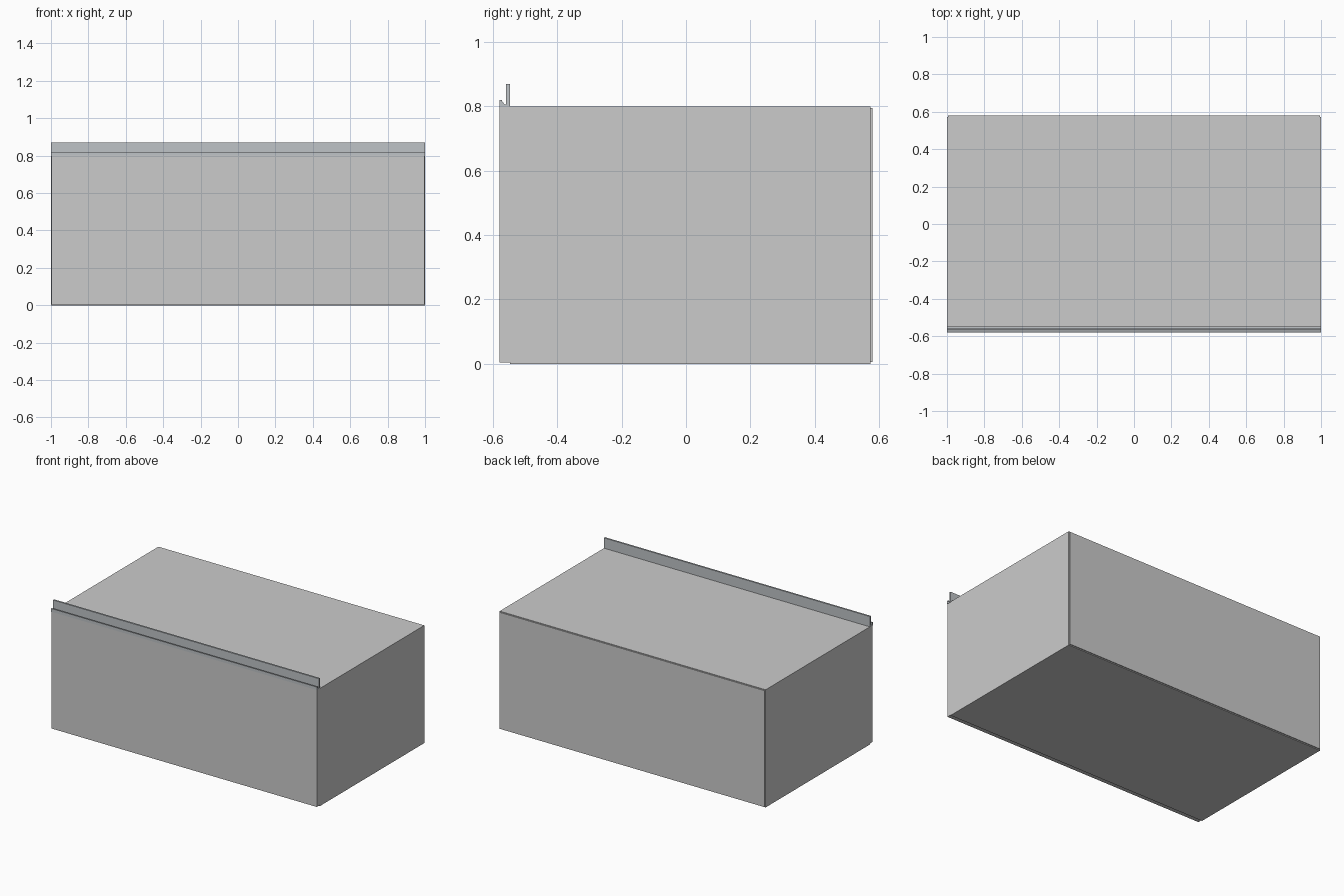
import bpy, bmesh

if "Cube" in bpy.data.objects:
    bpy.data.objects.remove(bpy.data.objects["Cube"])


def add_object(name, bm, material=None):
    bmesh.ops.recalc_face_normals(bm, faces=bm.faces[:])
    mesh = bpy.data.meshes.new(name)
    bm.to_mesh(mesh)
    bm.free()
    obj = bpy.data.objects.new(name, mesh)
    bpy.context.collection.objects.link(obj)
    if material:
        mesh.materials.append(material)
    return obj


def extrude_profile(name, profile, half_width, material=None):
    """Extrude a closed (y, z) profile along x, centred on x = 0."""
    bm = bmesh.new()
    face = bm.faces.new([bm.verts.new((-half_width, y, z)) for y, z in profile])
    result = bmesh.ops.extrude_face_region(bm, geom=[face])
    verts = [v for v in result["geom"] if isinstance(v, bmesh.types.BMVert)]
    bmesh.ops.translate(bm, verts=verts, vec=(2 * half_width, 0, 0))
    return add_object(name, bm, material)


def panel(name, y0, y1, z0, z1, half_width, material=None):
    return extrude_profile(name, [(y0, z0), (y1, z0), (y1, z1), (y0, z1)], half_width, material)


metal = bpy.data.materials.new("rail_metal")
metal.diffuse_color = (0.52, 0.55, 0.57, 1)
metal.use_nodes = True
metal.node_tree.nodes["Principled BSDF"].inputs["Base Color"].default_value = metal.diffuse_color

# Main carcass
panel("cabinet_body", -0.547, 0.573, 0.0, 0.80, 1.0)

# Front board, raised slightly off the floor
panel("front_panel", -0.579, -0.547, 0.005, 0.80, 0.998)

# Thin back board, inset a little from the carcass edges
panel("back_panel", 0.573, 0.579, 0.006, 0.795, 0.995)

# Handle rail: short front lip, sloped groove and tall rear upstand
extrude_profile("handle_rail", [
    (-0.579, 0.798), (-0.547, 0.798), (-0.547, 0.87), (-0.559, 0.87),
    (-0.559, 0.806), (-0.563, 0.806), (-0.571, 0.815), (-0.571, 0.82),
    (-0.579, 0.82),
], 1.0, metal)
